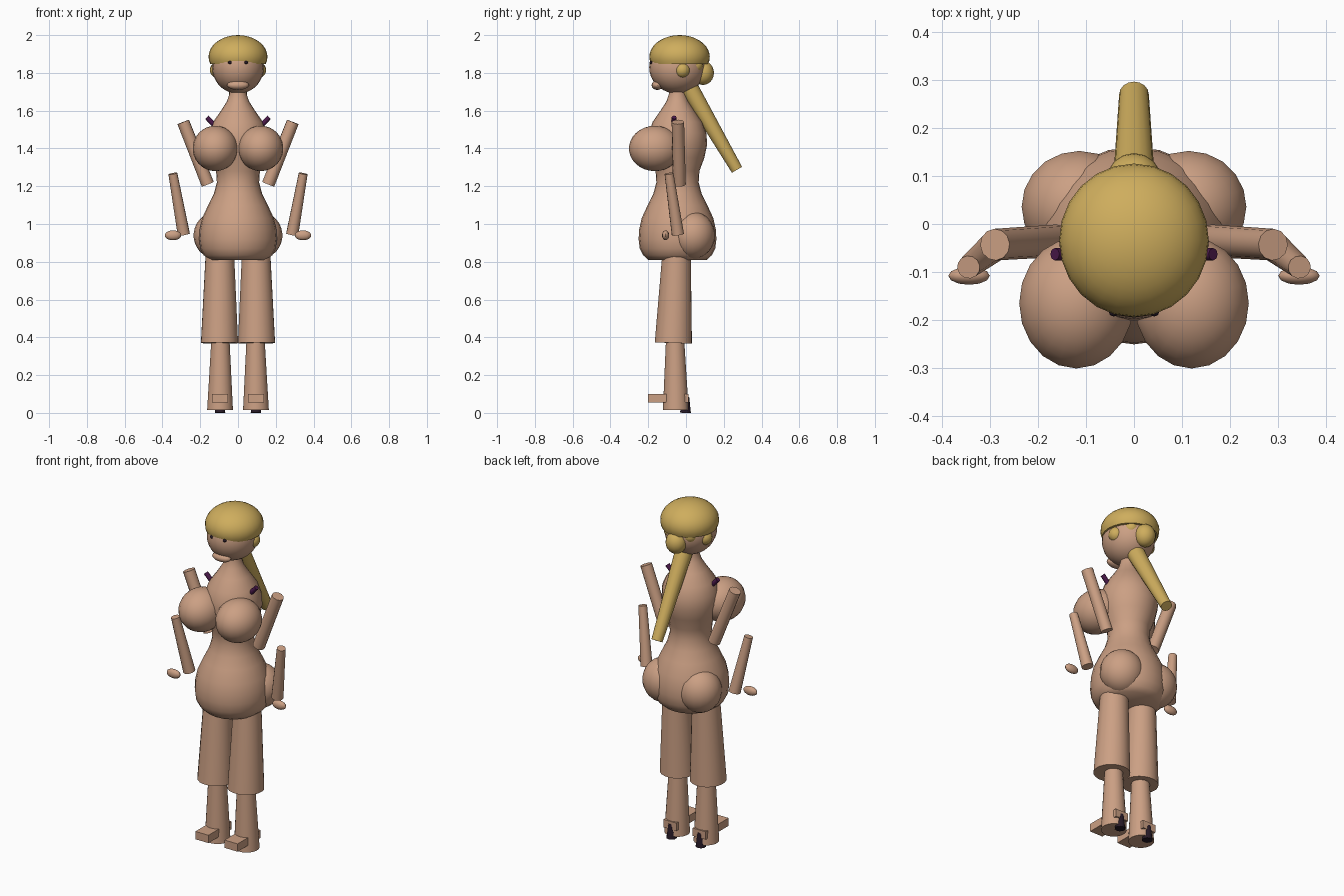
import bpy, bmesh, math
from mathutils import Vector, Matrix

if "Cube" in bpy.data.objects:
    bpy.data.objects.remove(bpy.data.objects["Cube"])


def material(name, rgb):
    m = bpy.data.materials.new(name)
    m.diffuse_color = (*rgb, 1)
    m.use_nodes = True
    m.node_tree.nodes["Principled BSDF"].inputs["Base Color"].default_value = m.diffuse_color
    return m


SKIN = material("skin", (0.60, 0.35, 0.23))
HAIR = material("blonde", (0.62, 0.42, 0.11))
PURPLE = material("purple", (0.07, 0.01, 0.07))
DARK = material("dark", (0.02, 0.01, 0.02))


def finish(name, bm, mat, angle=40):
    bmesh.ops.recalc_face_normals(bm, faces=bm.faces)
    me = bpy.data.meshes.new(name)
    bm.to_mesh(me)
    bm.free()
    ob = bpy.data.objects.new(name, me)
    bpy.context.collection.objects.link(ob)
    me.materials.append(mat)
    bpy.ops.object.select_all(action='DESELECT')
    ob.select_set(True)
    bpy.context.view_layer.objects.active = ob
    bpy.ops.object.shade_smooth_by_angle(angle=math.radians(angle))
    return ob


def ball(name, c, r, mat, seg=16, cut=None):
    bm = bmesh.new()
    mtx = Matrix.Translation(c) @ Matrix.Diagonal((*r, 1))
    bmesh.ops.create_uvsphere(bm, u_segments=seg, v_segments=seg * 3 // 4, radius=1, matrix=mtx)
    if cut is not None:
        res = bmesh.ops.bisect_plane(bm, geom=bm.verts[:] + bm.edges[:] + bm.faces[:],
                                     plane_co=(0, 0, cut), plane_no=(0, 0, 1), clear_inner=True)
        edges = [e for e in res['geom_cut'] if isinstance(e, bmesh.types.BMEdge)]
        bmesh.ops.contextual_create(bm, geom=edges)
    return finish(name, bm, mat)


def limb(name, a, b, ra, rb, mat, seg=16):
    a, b = Vector(a), Vector(b)
    d = b - a
    bm = bmesh.new()
    mtx = Matrix.Translation((a + b) / 2) @ d.to_track_quat('Z', 'Y').to_matrix().to_4x4()
    bmesh.ops.create_cone(bm, cap_ends=True, segments=seg, radius1=ra, radius2=rb,
                          depth=d.length, matrix=mtx)
    return finish(name, bm, mat, 50)


def lathe(name, profile, y, mat, seg=24):
    bm = bmesh.new()
    rings = [[bm.verts.new((r * math.cos(2 * math.pi * i / seg),
                            y + r * math.sin(2 * math.pi * i / seg), z)) for i in range(seg)]
             for r, z in profile]
    for lo, hi in zip(rings, rings[1:]):
        for i in range(seg):
            j = (i + 1) % seg
            bm.faces.new((lo[i], lo[j], hi[j], hi[i]))
    bm.faces.new(rings[0])
    bm.faces.new(rings[-1])
    return finish(name, bm, mat, 50)


def box(name, c, size, mat):
    bm = bmesh.new()
    bmesh.ops.create_cube(bm, size=1, matrix=Matrix.Translation(c) @ Matrix.Diagonal((*size, 1)))
    return finish(name, bm, mat)


# Torso and neck
lathe("torso", [(0.155, 0.81), (0.182, 0.835), (0.2, 0.87), (0.206, 0.92), (0.203, 0.97),
                (0.19, 1.03), (0.158, 1.1), (0.128, 1.16), (0.112, 1.22), (0.116, 1.28),
                (0.142, 1.35), (0.157, 1.42), (0.153, 1.48), (0.132, 1.54), (0.09, 1.6),
                (0.058, 1.65), (0.045, 1.69), (0.042, 1.75)], -0.045, SKIN)

# Head, lips and hair
ball("head", (0, -0.045, 1.83), (0.137, 0.15, 0.14), SKIN, 24)
ball("lips", (0, -0.152, 1.735), (0.058, 0.03, 0.025), SKIN)
ball("hair_cap", (0, -0.034, 1.885), (0.156, 0.16, 0.115), HAIR, 24, cut=1.848)
ball("hair_bun", (0, 0.09, 1.8), (0.058, 0.058, 0.064), HAIR)
limb("ponytail", (0, 0.0, 1.75), (0, 0.27, 1.287), 0.05, 0.031, HAIR)

for s, side in ((-1, "left"), (1, "right")):
    # Face and hair details
    ball(side + "_eye", (s * 0.042, -0.183, 1.855), (0.011, 0.01, 0.009), DARK, 8)
    ball(side + "_side_curl", (s * 0.107, -0.02, 1.815), (0.042, 0.042, 0.042), HAIR)
    ball(side + "_back_curl", (s * 0.06, 0.048, 1.84), (0.042, 0.042, 0.04), HAIR)
    # Body masses
    ball(side + "_bust", (s * 0.12, -0.165, 1.4), (0.12, 0.137, 0.12), SKIN, 20)
    ball(side + "_seat", (s * 0.114, 0.036, 0.94), (0.121, 0.117, 0.125), SKIN, 20)
    limb(side + "_strap", (s * 0.165, -0.063, 1.565), (s * 0.085, -0.063, 1.48),
         0.013, 0.013, PURPLE, 8)
    # Arms
    limb(side + "_upper_arm", (s * 0.29, -0.043, 1.54), (s * 0.16, -0.035, 1.21),
         0.033, 0.034, SKIN, 12)
    limb(side + "_forearm", (s * 0.345, -0.09, 1.267), (s * 0.287, -0.043, 0.945),
         0.024, 0.033, SKIN, 12)
    ball(side + "_hand", (s * 0.344, -0.108, 0.94), (0.044, 0.019, 0.026), SKIN, 12)
    # Legs, feet and heels
    limb(side + "_thigh", (s * 0.098, -0.067, 0.37), (s * 0.096, -0.05, 0.84),
         0.099, 0.076, SKIN, 20)
    limb(side + "_shin", (s * 0.095, -0.054, 0.015), (s * 0.093, -0.058, 0.4),
         0.069, 0.048, SKIN, 20)
    box(side + "_foot", (s * 0.095, -0.093, 0.078), (0.085, 0.214, 0.046), SKIN)
    limb(side + "_heel", (s * 0.095, -0.003, 0), (s * 0.095, 0.0, 0.085), 0.029, 0.017, DARK, 10)
